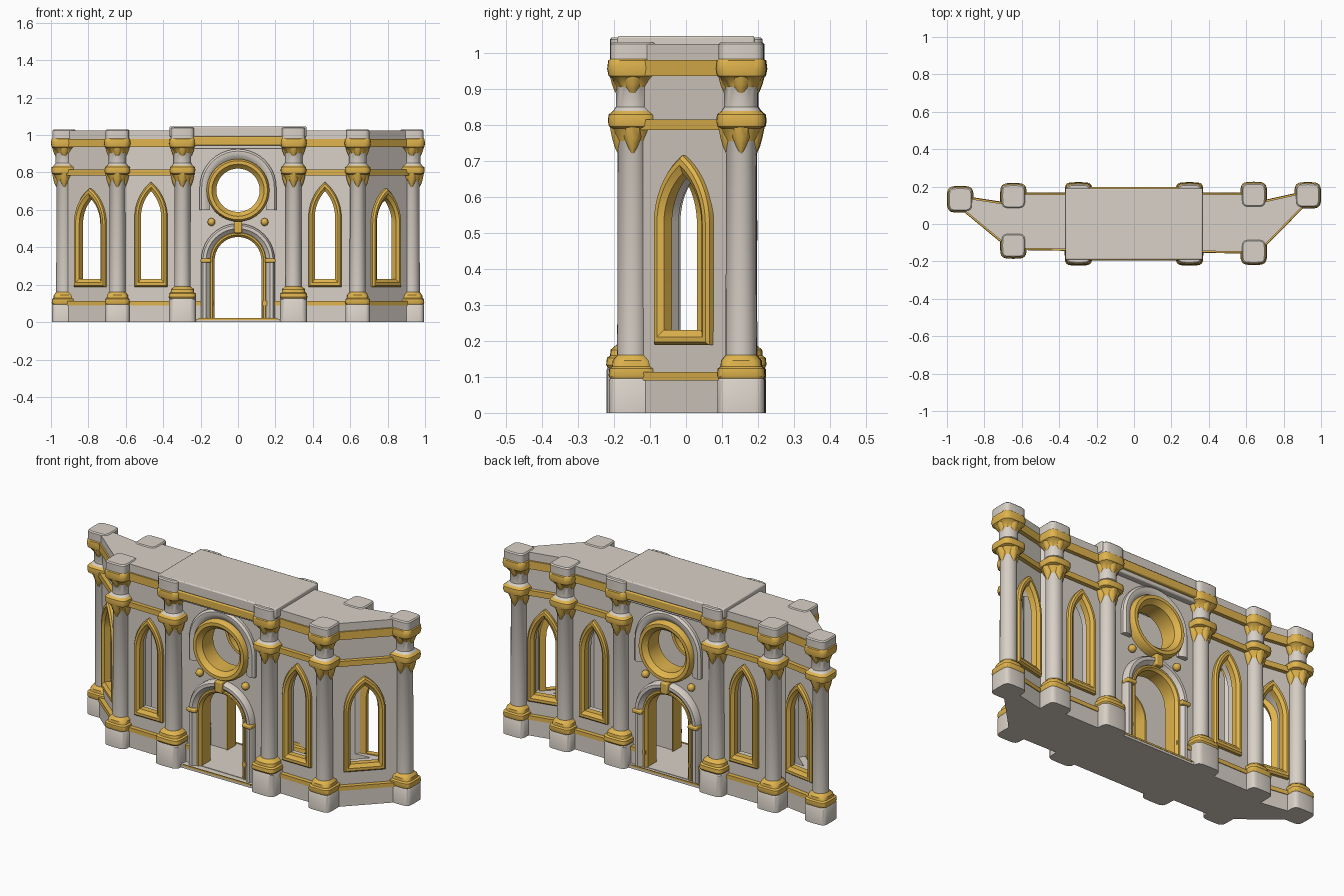
import bpy, bmesh, math
from mathutils import Vector

if "Cube" in bpy.data.objects:
    bpy.data.objects.remove(bpy.data.objects["Cube"])


def material(name, col):
    m = bpy.data.materials.new(name)
    m.diffuse_color = (*col, 1)
    m.use_nodes = True
    m.node_tree.nodes["Principled BSDF"].inputs["Base Color"].default_value = m.diffuse_color
    return m


STONE = material("pale stone", (0.69, 0.635, 0.57))
GOLD = material("gold trim", (0.75, 0.46, 0.075))


def finish(name, bm, mats):
    bmesh.ops.recalc_face_normals(bm, faces=bm.faces)
    me = bpy.data.meshes.new(name)
    bm.to_mesh(me)
    bm.free()
    ob = bpy.data.objects.new(name, me)
    bpy.context.collection.objects.link(ob)
    for m in mats:
        me.materials.append(m)
    return ob


def skin(name, rings, mats, wrap=False, ids=None):
    """Bridge equal closed loops of points; cap the ends or wrap around."""
    bm = bmesh.new()
    vs = [[bm.verts.new(p) for p in r] for r in rings]
    n = len(vs[0])
    for i in range(len(vs) if wrap else len(vs) - 1):
        a, b = vs[i], vs[(i + 1) % len(vs)]
        for j in range(n):
            f = bm.faces.new((a[j], a[(j + 1) % n], b[(j + 1) % n], b[j]))
            f.material_index = ids[i] if ids else 0
    if not wrap:
        bm.faces.new(vs[0])
        bm.faces.new(vs[-1])
    return finish(name, bm, mats)


def box(name, x0, x1, y0, y1, z0, z1, mat, bevel=0.006):
    q = [(x0, y0), (x1, y0), (x1, y1), (x0, y1)]
    ob = skin(name, [[(x, y, z) for x, y in q] for z in (z0, z1)], [mat])
    if bevel:
        m = ob.modifiers.new("soft edge", 'BEVEL')
        m.width, m.segments = bevel, 2
    return ob


def plan(name, pts, off, z0, z1, mat):
    """Extruded floor plan, its outline pushed outward by off."""
    out = []
    for i, p in enumerate(pts):
        p, a, b = Vector(p), Vector(pts[i - 1]), Vector(pts[(i + 1) % len(pts)])
        u, v = (p - a).normalized(), (b - p).normalized()
        n1, n2 = Vector((u.y, -u.x)), Vector((v.y, -v.x))
        out.append(p + (n1 + n2) * off / (1 + n1.dot(n2)))
    return skin(name, [[(p.x, p.y, z) for p in out] for z in (z0, z1)], [mat])


def at(x, y, deg):
    """Wall frame: u along the wall, d outward from it, z up."""
    c, s = math.cos(math.radians(deg)), math.sin(math.radians(deg))
    return lambda u, d, z: (x + u * c + d * s, y + u * s - d * c, z)


def arch(w, z0, zs, zt, n=10):
    """Arch outline: half width, sill, springing, apex; round when the rise equals w."""
    h = zt - zs
    R = (w * w + h * h) / (2 * w)
    top = math.atan2(h, R - w)
    arc = [(w - R + R * math.cos(top * i / n), zs + R * math.sin(top * i / n)) for i in range(n + 1)]
    right = [(w, z0)] + arc
    return right + [(-u, z) for u, z in reversed(right[:-1])]


def circle(r, z, n=40):
    return [(r * math.cos(2 * math.pi * i / n), z + r * math.sin(2 * math.pi * i / n)) for i in range(n)]


def moulding(name, pl, outer, inner, high, deep, mat, closed=True):
    """Rounded frame running between two outlines."""
    prof = [(0, -0.02), (0, high * .6), (.2, high), (.55, high), (.75, high * .75), (1, high * .5), (1, -deep), (.7, -deep)]
    rings = []
    for (a, b), (c, d) in zip(outer, inner):
        rings.append([pl(a + (c - a) * t, k, b + (d - b) * t) for t, k in prof])
    return skin(name, rings, [mat], wrap=closed)


def cut(ob, cutters):
    bpy.context.view_layer.objects.active = ob
    for c in cutters:
        m = ob.modifiers.new("cut", 'BOOLEAN')
        m.operation, m.solver, m.object = 'DIFFERENCE', 'EXACT', c
        bpy.ops.object.modifier_apply(modifier=m.name)


def cutter(pl, outline, d0, d1):
    return skin("cutter", [[pl(u, d, z) for u, z in outline] for d in (d0, d1)], [STONE])


# floor plan: straight middle with two angled wings, the left one flatter
PLAN = [(.655, -.135), (.915, .13), (.905, .15), (.68, .10), (.63, .145),
        (-.63, .145), (-.68, .09), (-.905, .125), (-.915, .10), (-.655, -.115)]
INSIDE = [(.63, -.085), (.775, .07), (.63, .06), (.60, .09), (-.60, .09), (-.63, .045), (-.77, .055), (-.63, -.065)]
FRONT, BACK = -.125, .145

# openings: one cutter for the hollow inside, then door, round window, lancets
hollow = plan("cutter", INSIDE, 0, .02, .925, STONE)
mid = at(0, 0, 0)
door_cut = cutter(mid, arch(.132, .02, .33, .467), -.4, .4)
centre_cut = box("cutter", -.25, .25, -.4, .4, .7, .9, STONE, 0)
cuts = [hollow, door_cut, cutter(mid, circle(.122, .705), -.4, .4)]
lancets = []          # placement, half width of opening, apex height
wings = {1: (at(.785, -.001, 45.5), at(.785, .123, 192.5)),
         -1: (at(-.785, -.007, -39.6), at(-.785, .107, 171.2))}
for s, (wing, rear) in wings.items():
    cuts.append(cutter(at(s * .465, 0, 0), arch(.06, .225, .57, .705), -.4, .4))
    lancets += [(at(s * .465, FRONT - .007 * s, 0), .054, .70), (at(s * .465, BACK, 180), .054, .70)]
    cuts += [cutter(wing, arch(.08, .225, .53, .665), -.12, .1),
             cutter(rear, arch(.066, .225, .53, .665), -.09, .1)]
    lancets += [(wing, .073, .665), (rear, .06, .665)]

# walls, footing, horizontal bands and roof
wall = plan("walls", PLAN, 0, 0, .95, STONE)
cut(wall, cuts)
footing = plan("wall_footing", PLAN, .02, 0, .09, STONE)
low_band = plan("lower_gold_band", PLAN, .024, .09, .113, GOLD)
mid_band = plan("middle_gold_band", PLAN, .022, .785, .815, GOLD)
for ob in (footing, low_band):
    cut(ob, [hollow, door_cut])
cut(mid_band, [hollow, centre_cut])
plan("upper_gold_band", PLAN, .022, .935, .98, GOLD)
plan("side_roof", PLAN, .014, .98, 1.025, STONE)

# central cornice and threshold
box("cornice_soffit", -.34, .34, -.17, .18, .925, .948, STONE)
box("cornice_gold_band", -.352, .352, -.196, .198, .945, .992, GOLD)
box("central_roof", -.366, .366, -.19, .19, .99, 1.047, STONE)
box("threshold", -.23, .23, -.185, .188, 0, .017, STONE, 0)
for y in (-.187, .184):
    box("threshold_gold_edge", -.21, .21, y, y + .006, .012, .021, GOLD, 0)

# pointed window frames
for pl, w, top in lancets:
    spring = top - .14
    moulding("lancet_frame", pl, arch(w + .034, .188, spring, top + .05),
             arch(w, .23, spring, top), .024, .02, GOLD)

# door, round window and ornaments on both faces
for y, deg in ((FRONT, 0), (BACK, 180)):
    pl = at(0, y, deg)
    moulding("round_window_frame", pl, circle(.168, .705), circle(.116, .705), .05, .07, GOLD)
    moulding("upper_arch", pl, arch(.205, .60, .72, .925), arch(.15, .60, .72, .87), .028, .01, STONE, False)
    moulding("door_surround", pl, arch(.197, .01, .33, .527), arch(.148, .01, .33, .478), .04, .01, STONE, False)
    moulding("door_gold_lining", pl, arch(.152, .018, .33, .482), arch(.125, .018, .33, .455), .028, .06, GOLD, False)
    for nm, u, w, z0, z1, d in (("impost", -.172, .028, .318, .34, .05), ("impost", .172, .028, .318, .34, .05),
                                ("keystone", 0, .022, .475, .538, .054)):
        a, b = pl(u - w, 0, z0), pl(u + w, d, z1)
        box(nm, min(a[0], b[0]), max(a[0], b[0]), min(a[1], b[1]), max(a[1], b[1]), z0, z1, GOLD)
    for s in (-1, 1):
        bm = bmesh.new()
        bmesh.ops.create_uvsphere(bm, u_segments=14, v_segments=8, radius=.021)
        bmesh.ops.translate(bm, verts=bm.verts, vec=pl(s * .142, .012, .535))
        finish("gold_boss", bm, [GOLD])


# columns: (z, half width, squareness, material above)
def column(x, y, k, base, top):
    prof = [(0, .066 * k, 5, 0), (base - .005, .066 * k, 5, 0), (base, .063 * k, 5, 1), (base + .008, .067 * k, 5, 1),
            (base + .028, .065 * k, 5, 1), (base + .034, .057 * k, 4, 1), (base + .05, .056 * k, 3, 1),
            (base + .066, .043, 2, 0), (.755, .042, 2, 1), (.79, .056, 3, 1), (.795, .066, 4, 1),
            (.81, .069, 4, 1), (.828, .067, 4, 1), (.838, .055, 3, 0), (.85, .047, 2, 0), (.905, .047, 2, 1),
            (.93, .058, 4, 1), (.936, .067, 4, 1), (.955, .071, 4, 1), (.978, .068, 4, 1), (.982, .063, 5, 0),
            (top - .006, .063, 5, 0), (top, .057, 5, 0)]
    rings = []
    for z, r, n, _ in prof:
        ring = []
        for i in range(24):
            c, s = math.cos(math.pi * i / 12), math.sin(math.pi * i / 12)
            ring.append((x + r * math.copysign(abs(c) ** (2 / n), c), y + r * math.copysign(abs(s) ** (2 / n), s), z))
        rings.append(ring)
    skin("column", rings, [STONE, GOLD], ids=[p[3] for p in prof])
    # pointed pendants under both capitals
    for z, h in ((.795, .075), (.935, .055)):
        for dx, dy in ((1, 0), (-1, 0), (0, 1), (0, -1)):
            rings = [[(x + dx * o + r * math.cos(math.pi * i / 5), y + dy * o + r * math.sin(math.pi * i / 5), z - h * t)
                      for i in range(10)] for t, o, r in ((0, .034, .031), (.4, .034, .025), (.75, .037, .014), (1, .038, .004))]
            skin("capital_pendant", rings, [GOLD])


for s in (-1, 1):
    for y in (-.148, .15):
        column(s * .297, y, 1.1, .125, 1.043)
for x, y in ((.64, -.148), (.64, .155), (.929, .153), (-.645, -.115), (-.645, .148), (-.929, .132)):
    column(x, y, 1, .095, 1.03)

# remove cutters, smooth the rest
for ob in list(bpy.data.objects):
    if ob.name.startswith("cutter"):
        bpy.data.objects.remove(ob)
bpy.ops.object.select_all(action='SELECT')
bpy.context.view_layer.objects.active = wall
bpy.ops.object.shade_smooth_by_angle(angle=math.radians(35))
